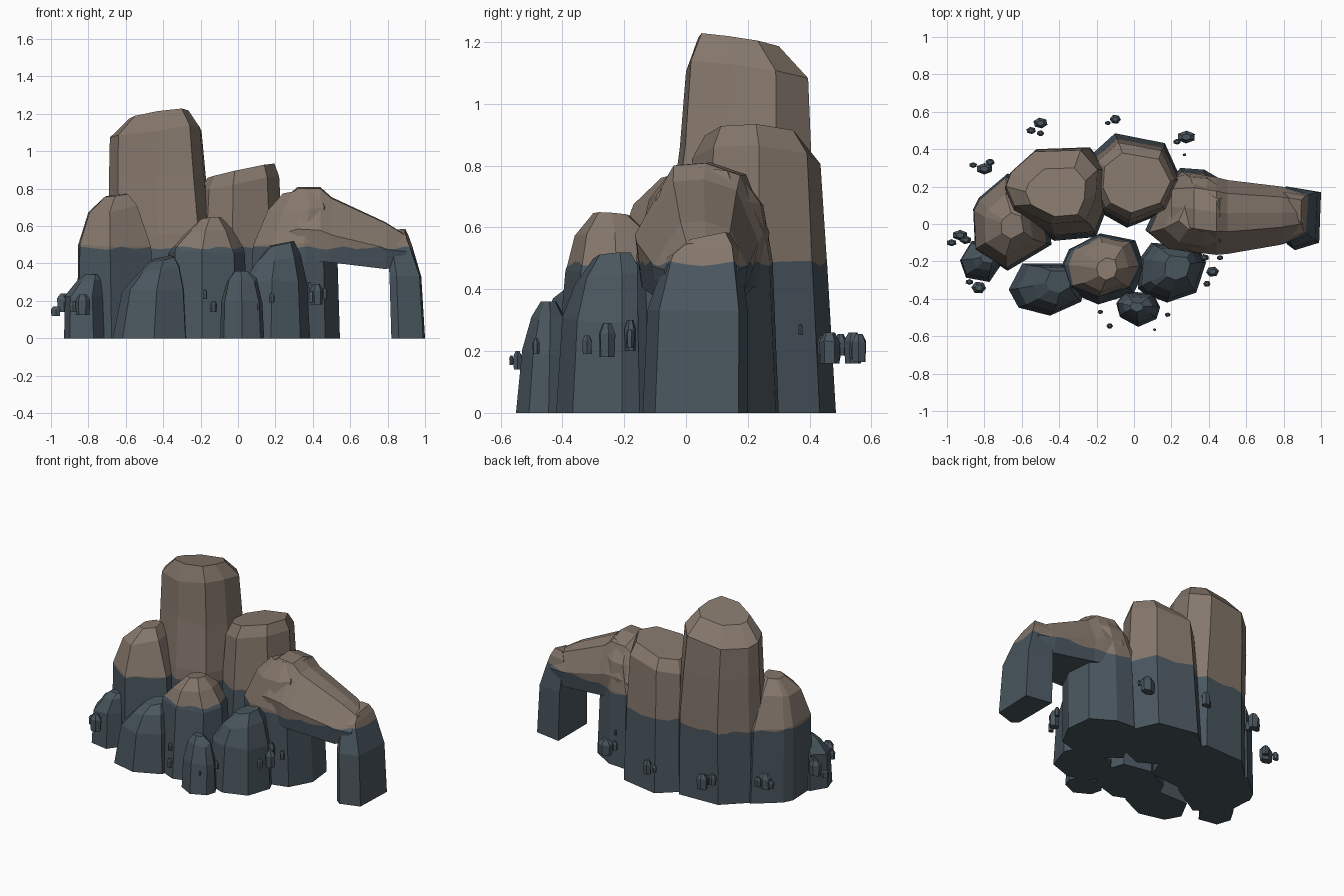
import bpy, bmesh, math, random
from mathutils import Vector

random.seed(4)
WATERLINE = 0.483


def material(name, rgb):
    m = bpy.data.materials.new(name)
    m.diffuse_color = (*rgb, 1)
    return m


brown = material("dry_brown_stone", (0.235, 0.185, 0.15))
slate = material("wet_slate_stone", (0.067, 0.093, 0.113))


def finish(name, bm, tide=WATERLINE):
    """Cut the rock at a slightly wavy tide line and colour it by height."""
    bmesh.ops.remove_doubles(bm, verts=bm.verts, dist=0.0005)
    bmesh.ops.recalc_face_normals(bm, faces=bm.faces)
    geom = bm.verts[:] + bm.edges[:] + bm.faces[:]
    cut = bmesh.ops.bisect_plane(bm, geom=geom, dist=0.0001,
                                 plane_co=(0, 0, tide), plane_no=(0, 0, 1))["geom_cut"]
    edges = [e for e in cut if isinstance(e, bmesh.types.BMEdge)]
    for f in bm.faces:
        f.material_index = 1 if f.calc_center_median().z < tide else 0
    if edges:
        bmesh.ops.subdivide_edges(bm, edges=edges, cuts=3)
        for v in bm.verts:
            if abs(v.co.z - tide) < 0.0005:
                v.co.z += 0.008 * math.sin(31 * v.co.x + 23 * v.co.y)
    me = bpy.data.meshes.new(name)
    bm.to_mesh(me)
    bm.free()
    me.materials.append(brown)
    me.materials.append(slate)
    ob = bpy.data.objects.new(name, me)
    bpy.context.collection.objects.link(ob)
    return ob


def loft(bm, rings):
    """Skin a list of equal-length point rings and cap both ends."""
    vs = [[bm.verts.new(p) for p in ring] for ring in rings]
    n = len(vs[0])
    for a, b in zip(vs, vs[1:]):
        for i in range(n):
            j = (i + 1) % n
            bm.faces.new((a[i], a[j], b[j], b[i]))
    bm.faces.new(vs[0][::-1])
    bm.faces.new(vs[-1])


def unit_outline(pts):
    """Stretch an outline to fill the square from -1 to 1."""
    lo = [min(p[k] for p in pts) for k in (0, 1)]
    hi = [max(p[k] for p in pts) for k in (0, 1)]
    return [tuple(2 * (p[k] - lo[k]) / (hi[k] - lo[k]) - 1 for k in (0, 1)) for p in pts]


def rock(name, outline, rings, tilt=(0, 0), rough=0.012, tide=WATERLINE):
    """Rings are (z, x0, x1, y0, y1); tilt slopes the upper two rings."""
    poly = unit_outline(outline)
    out = []
    for k, (z, x0, x1, y0, y1) in enumerate(rings):
        cx, cy, rx, ry = (x0 + x1) / 2, (y0 + y1) / 2, (x1 - x0) / 2, (y1 - y0) / 2
        amount = 1.0 if k == len(rings) - 1 else (0.8 if k == len(rings) - 2 else 0)
        ring = []
        for u, v in poly:
            dz = amount * (tilt[0] * u * rx + tilt[1] * v * ry)
            if 0 < k < len(rings) - 1:
                dz += random.uniform(-rough, rough)
            ring.append(Vector((cx + u * rx, cy + v * ry, z + dz)))
        out.append(ring)
    bm = bmesh.new()
    loft(bm, out)
    return finish(name, bm, tide)


# Tall rear pillars
rock("tall_pillar",
     [(-.69, .17), (-.66, .26), (-.52, .40), (-.25, .41), (-.15, .28), (-.16, .1),
      (-.22, -.06), (-.43, -.08), (-.64, .04)], [
    (0, -0.70, -0.13, -0.09, 0.41), (0.55, -0.69, -0.14, -0.06, 0.41),
    (0.85, -0.69, -0.17, -0.02, 0.405), (1.09, -0.685, -0.195, 0.0, 0.395),
    (1.195, -0.58, -0.26, 0.04, 0.30)], tilt=(0.12, -0.16))
rock("rear_pillar",
     [(-.21, .37), (-.09, .48), (.16, .43), (.24, .25), (.17, .08), (-.03, 0),
      (-.17, .08), (-.22, .2)], [
    (0, -0.24, 0.25, -0.02, 0.485), (0.5, -0.22, 0.24, 0.0, 0.455),
    (0.82, -0.2, 0.22, 0.02, 0.435), (0.895, -0.165, 0.195, 0.06, 0.38)], tilt=(0.22, -0.05))

# Left shoulder rock
rock("left_shoulder",
     [(-.86, .08), (-.83, .14), (-.68, .27), (-.5, .2), (-.45, -.11), (-.68, -.25), (-.85, -.14)], [
    (0, -0.86, -0.44, -0.25, 0.27), (0.5, -0.855, -0.465, -0.235, 0.25),
    (0.69, -0.80, -0.54, -0.17, 0.16), (0.765, -0.71, -0.59, -0.08, 0.06)], tilt=(0.12, 0.05))

# Front boulders
rock("front_boulder",
     [(-.38, -.25), (-.34, -.15), (-.18, -.06), (0, -.1), (.05, -.26), (-.01, -.4),
      (-.19, -.46), (-.34, -.39)], [
    (0, -0.39, 0.06, -0.43, -0.05), (0.46, -0.375, 0.035, -0.39, -0.06),
    (0.57, -0.29, -0.03, -0.36, -0.10), (0.642, -0.20, -0.09, -0.30, -0.18)], tilt=(0.1, -0.08))
rock("front_left_boulder",
     [(-.67, -.36), (-.6, -.23), (-.35, -.23), (-.29, -.3), (-.3, -.42), (-.46, -.49), (-.62, -.45)], [
    (0, -0.67, -0.27, -0.49, -0.21), (0.25, -0.62, -0.285, -0.47, -0.22),
    (0.37, -0.54, -0.31, -0.43, -0.23), (0.425, -0.47, -0.34, -0.37, -0.25)], tilt=(0.2, 0.15))
rock("front_right_boulder",
     [(.03, -.35), (.04, -.2), (.1, -.12), (.34, -.14), (.38, -.22), (.33, -.37), (.18, -.42), (.07, -.38)], [
    (0, 0.02, 0.385, -0.42, -0.10), (0.3, 0.04, 0.37, -0.40, -0.11),
    (0.43, 0.09, 0.335, -0.36, -0.13), (0.505, 0.165, 0.30, -0.30, -0.17)],
    tilt=(0.2, 0.05), tide=0.6)
rock("small_front_stone",
     [(-.1, -.43), (-.05, -.37), (.1, -.38), (.14, -.45), (.12, -.51), (.02, -.55), (-.08, -.5)], [
    (0, -0.095, 0.14, -0.55, -0.36), (0.2, -0.09, 0.13, -0.53, -0.37),
    (0.31, -0.06, 0.10, -0.50, -0.39), (0.36, -0.02, 0.05, -0.47, -0.42)])
rock("small_left_stone",
     [(-.93, -.2), (-.87, -.11), (-.73, -.13), (-.72, -.22), (-.78, -.3), (-.9, -.28)], [
    (0, -0.93, -0.71, -0.31, -0.09), (0.23, -0.925, -0.72, -0.29, -0.1),
    (0.31, -0.86, -0.73, -0.25, -0.13), (0.34, -0.82, -0.74, -0.21, -0.15)])

# Rock mass that carries the arch
rock("arch_base",
     [(.06, -.04), (.17, .2), (.25, .3), (.38, .29), (.53, .2), (.55, .02), (.47, -.13),
      (.36, -.16), (.17, -.13)], [
    (0, 0.06, 0.545, -0.15, 0.30), (0.5, 0.08, 0.53, -0.16, 0.28),
    (0.68, 0.16, 0.52, -0.12, 0.25), (0.78, 0.24, 0.46, -0.04, 0.18)], tilt=(0.1, -0.1))


def beam(name, stations):
    """Loft along x; stations are (x, y0, y1, z0, z1)."""
    section = [(0.05, 0.0), (0.95, 0.0), (1.0, 0.42), (0.82, 0.9),
               (0.55, 1.0), (0.3, 0.98), (0.0, 0.42)]
    bm = bmesh.new()
    loft(bm, [[Vector((x, y0 + s * (y1 - y0), z0 + t * (z1 - z0))) for s, t in section]
              for x, y0, y1, z0, z1 in stations])
    return finish(name, bm)


# Sloping arch span and its slanted leg
beam("arch_span", [
    (0.20, -0.10, 0.25, 0.43, 0.71), (0.32, -0.15, 0.27, 0.42, 0.81),
    (0.44, -0.165, 0.25, 0.41, 0.808), (0.50, -0.16, 0.235, 0.405, 0.755),
    (0.79, -0.11, 0.20, 0.37, 0.62), (0.90, -0.07, 0.17, 0.40, 0.55)])
rock("arch_leg", [(.82, -.11), (.86, -.14), (.99, -.1), (1, .17), (.82, .2)], [
    (0, 0.82, 1.0, -0.14, 0.2), (0.33, 0.81, 0.98, -0.125, 0.2),
    (0.52, 0.80, 0.915, -0.07, 0.17), (0.57, 0.83, 0.895, 0.0, 0.14)],
    tilt=(0.1, 0.2), rough=0.004)

# Small stones clinging around the sides: x, y, z, width, height
PEBBLES = [
    (-0.50, 0.54, 0.21, 0.075, 0.10), (-0.55, 0.50, 0.22, 0.05, 0.07), (-0.50, 0.485, 0.2, 0.04, 0.06),
    (-0.10, 0.56, 0.21, 0.06, 0.09), (-0.14, 0.54, 0.2, 0.03, 0.05),
    (0.28, 0.465, 0.21, 0.09, 0.1), (0.23, 0.44, 0.22, 0.04, 0.06), (0.27, 0.37, 0.27, 0.02, 0.035),
    (-0.80, 0.295, 0.2, 0.08, 0.1), (-0.86, 0.315, 0.2, 0.04, 0.05), (-0.77, 0.33, 0.2, 0.05, 0.06),
    (-0.93, -0.06, 0.19, 0.075, 0.1), (-0.975, -0.1, 0.145, 0.05, 0.05), (-0.90, -0.085, 0.2, 0.06, 0.08),
    (-0.83, -0.34, 0.18, 0.08, 0.11), (-0.88, -0.31, 0.17, 0.04, 0.06),
    (0.42, -0.255, 0.235, 0.07, 0.11), (0.375, -0.18, 0.25, 0.05, 0.1), (0.46, -0.18, 0.24, 0.035, 0.06),
    (0.39, -0.32, 0.22, 0.04, 0.06), (-0.13, -0.545, 0.17, 0.035, 0.06),
    (-0.18, -0.47, 0.235, 0.03, 0.05), (0.18, -0.485, 0.215, 0.03, 0.05), (0.11, -0.565, 0.17, 0.018, 0.03)]
for i, (x, y, z, w, h) in enumerate(PEBBLES):
    r, q, turn = w / 2, w * 0.38, random.random()
    hexagon = [(math.cos(a), math.sin(a)) for a in (math.pi / 3 * (k + turn) for k in range(6))]
    rock(f"pebble_{i + 1}", hexagon, [
        (z - h / 2, x - r * 0.9, x + r * 0.9, y - q * 0.9, y + q * 0.9),
        (z + h * 0.2, x - r, x + r, y - q, y + q),
        (z + h / 2, x - r * 0.5, x + r * 0.5, y - q * 0.5, y + q * 0.5)], rough=0.004)
